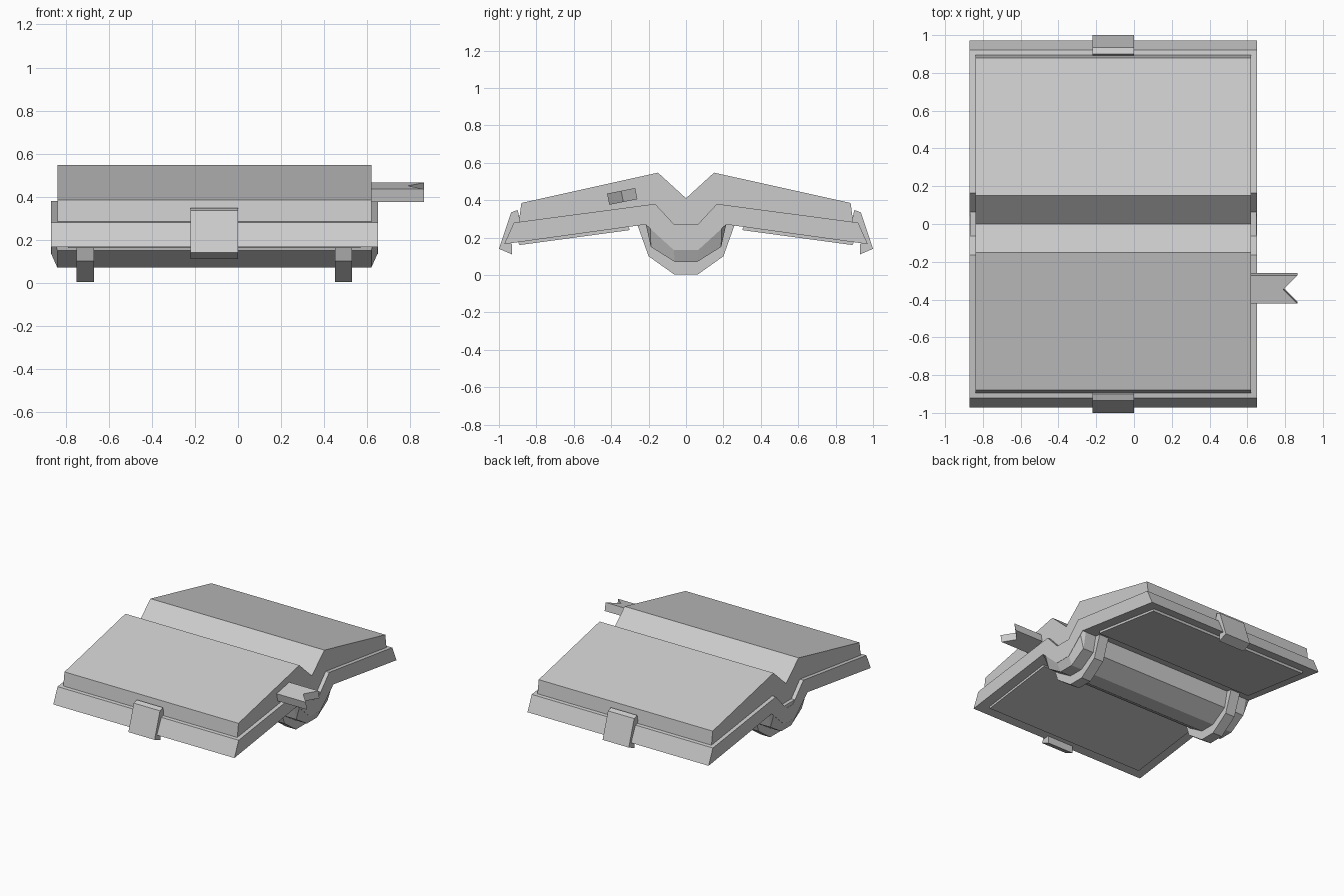
import bpy

if "Cube" in bpy.data.objects:
    bpy.data.objects.remove(bpy.data.objects["Cube"])

grey = bpy.data.materials.new("plain grey")
grey.diffuse_color = (0.6, 0.6, 0.6, 1)
grey.use_nodes = True
grey.node_tree.nodes["Principled BSDF"].inputs["Base Color"].default_value = grey.diffuse_color


def mesh_object(name, verts, faces):
    me = bpy.data.meshes.new(name)
    me.from_pydata(verts, [], faces)
    me.materials.append(grey)
    ob = bpy.data.objects.new(name, me)
    bpy.context.collection.objects.link(ob)
    bpy.context.view_layer.objects.active = ob
    bpy.ops.object.mode_set(mode='EDIT')
    bpy.ops.mesh.select_all(action='SELECT')
    bpy.ops.mesh.normals_make_consistent(inside=False)
    bpy.ops.object.mode_set(mode='OBJECT')
    return ob


def loft(name, rings):
    """Join equal-length rings of points into a closed solid."""
    n = len(rings[0])
    verts = [p for r in rings for p in r]
    faces = [list(range(n)), list(range(len(verts) - n, len(verts)))]
    for k in range(len(rings) - 1):
        a = k * n
        faces += [[a + i, a + (i + 1) % n, a + n + (i + 1) % n, a + n + i] for i in range(n)]
    return mesh_object(name, verts, faces)


def prism(name, profile, x0, x1):
    return loft(name, [[(x, y, z) for y, z in profile] for x in (x0, x1)])


def mirrored(half):
    """Complete an open y-z path drawn from the outside (+y) to the centre."""
    return half + [(-y, z) for y, z in reversed(half) if y > 0]


# Open cover: top path, then underside path back
cover_top = mirrored([(0.92, 0.28), (0.165, 0.38), (0.04, 0.245)])
cover_under = mirrored([(0.972, 0.165), (0.215, 0.27), (0.065, 0.133)])
prism("cover", cover_top + cover_under[::-1], -0.87, 0.65)

# Rounded spine, tapered at both ends
spine_inner = mirrored([(0.215, 0.27), (0.19, 0.247), (0.065, 0.133)])
spine_outer = mirrored([(0.215, 0.27), (0.188, 0.15), (0.06, 0.07)])
loft("spine", [[(x, y, z) for y, z in prof] for x, prof in
               ((-0.868, spine_inner), (-0.84, spine_outer), (0.62, spine_outer), (0.648, spine_inner))])

# Raised bands across the spine
band_outer = mirrored([(0.26, 0.268), (0.20, 0.10), (0.062, 0.002)])
band_inner = mirrored([(0.21, 0.272), (0.18, 0.155), (0.055, 0.08)])
for side, x in (("left", -0.75), ("right", 0.45)):
    prism(side + "_spine_band", band_outer + band_inner[::-1], x, x + 0.08)

# Page block with a valley in the middle
page_top = mirrored([(0.896, 0.27), (0.88, 0.385), (0.15, 0.547), (0.0, 0.41)])
page_under = mirrored([(0.165, 0.36), (0.04, 0.22)])
prism("pages", page_top + page_under[::-1], -0.84, 0.62)

# Raised outer panels and edge clasps on both boards
panel = [(0.89, 0.16), (0.30, 0.24), (0.31, 0.262), (0.90, 0.182)]
clasp = [(1.0, 0.14), (0.935, 0.335), (0.90, 0.347), (0.885, 0.28),
         (0.91, 0.265), (0.95, 0.175), (0.93, 0.165), (0.93, 0.11)]
for side, s in (("front", -1), ("back", 1)):
    prism(side + "_board_panel", [(s * y, z) for y, z in panel], -0.79, 0.57)
    prism(side + "_clasp", [(s * y, z) for y, z in clasp], -0.22, 0.0)

# Swallow-tailed bookmark lying along the page slope
tail = [(0.58, -0.41), (0.865, -0.41), (0.79, -0.335), (0.865, -0.26), (0.58, -0.26)]
loft("bookmark", [[(x, y - t * 0.2, 0.405 + 0.2 * (y + 0.26) + t) for x, y in tail]
                  for t in (0.0, 0.06)])
